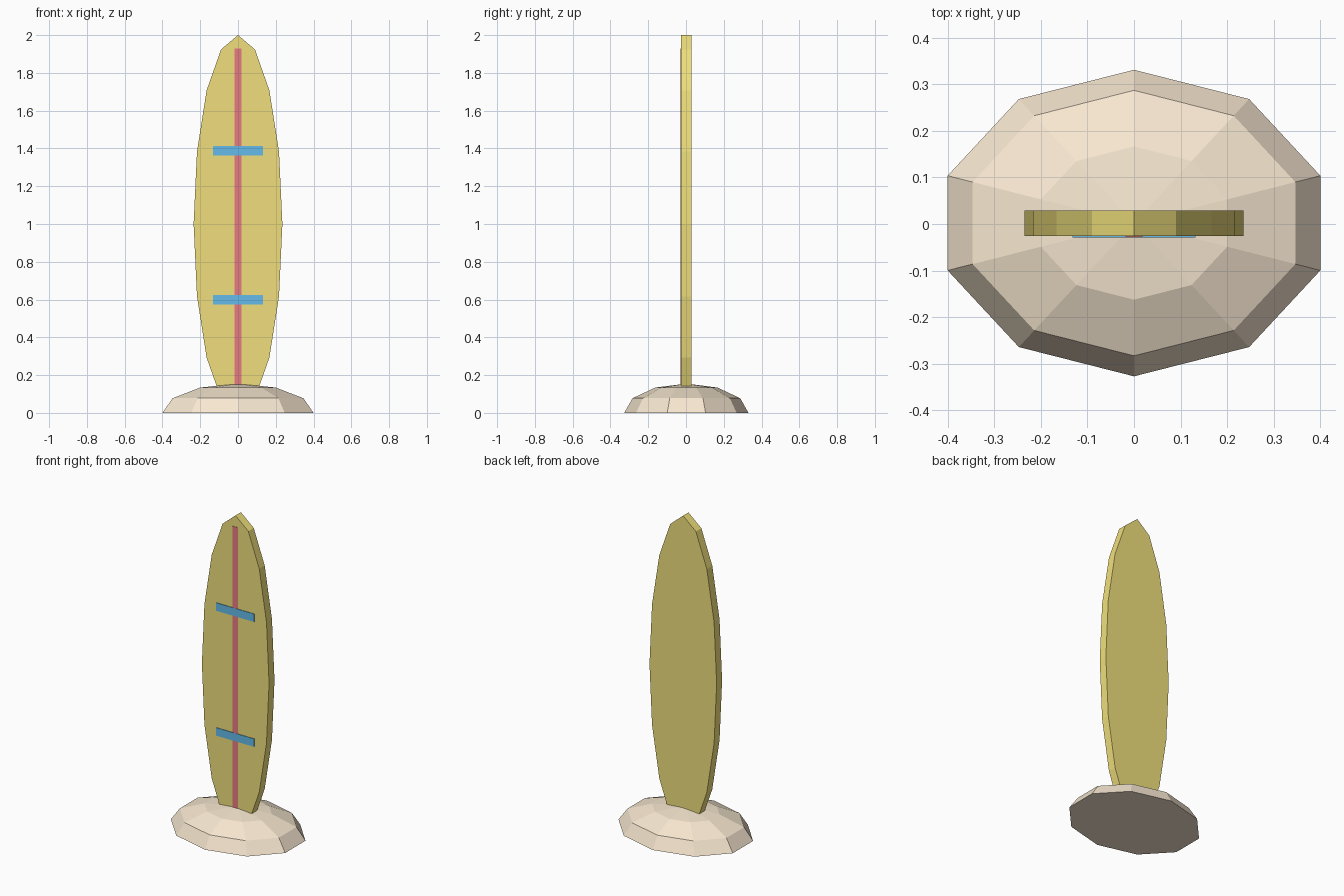
import bpy, bmesh
from math import sin, cos, pi

if "Cube" in bpy.data.objects:
    bpy.data.objects.remove(bpy.data.objects["Cube"])

CY = 0.002  # depth centre of board and mound


def finish(bm, name, color):
    bmesh.ops.recalc_face_normals(bm, faces=bm.faces[:])
    me = bpy.data.meshes.new(name)
    bm.to_mesh(me)
    bm.free()
    mat = bpy.data.materials.new(name + "_color")
    mat.diffuse_color = (*color, 1)
    mat.use_nodes = True
    mat.node_tree.nodes["Principled BSDF"].inputs["Base Color"].default_value = mat.diffuse_color
    me.materials.append(mat)
    ob = bpy.data.objects.new(name, me)
    bpy.context.collection.objects.link(ob)
    return ob


def box(name, lo, hi, color):
    bm = bmesh.new()
    bmesh.ops.create_cube(bm, size=1)
    for v in bm.verts:
        v.co = [(a + b) / 2 + c * (b - a) for a, b, c in zip(lo, hi, v.co)]
    return finish(bm, name, color)


# Sand mound: low-poly half ellipsoid with a flat base
bm = bmesh.new()
SEG = 10
rings = []
for polar in (pi / 2, pi / 3, pi / 6):
    r = sin(polar)
    rings.append([bm.verts.new((0.4206 * r * sin(2 * pi * i / SEG),
                                CY + 0.329 * r * cos(2 * pi * i / SEG),
                                0.155 * cos(polar))) for i in range(SEG)])
apex = bm.verts.new((0, CY, 0.155))
bm.faces.new(rings[0])
for i in range(SEG):
    j = (i + 1) % SEG
    for a, b in zip(rings, rings[1:]):
        bm.faces.new((a[i], a[j], b[j], b[i]))
    bm.faces.new((rings[-1][i], rings[-1][j], apex))
finish(bm, "sand_mound", (0.93, 0.80, 0.63))

# Surfboard: 16-sided elliptical slab standing on end
bm = bmesh.new()
outline = [bm.verts.new((0.235 * sin(2 * pi * i / 16), CY - 0.0273,
                         1 + cos(2 * pi * i / 16))) for i in range(16)]
face = bm.faces.new(outline)
ext = bmesh.ops.extrude_face_region(bm, geom=[face], use_keep_orig=True)
bmesh.ops.translate(bm, vec=(0, 0.0546, 0),
                    verts=[g for g in ext["geom"] if isinstance(g, bmesh.types.BMVert)])
finish(bm, "surfboard", (0.87, 0.74, 0.20))

# Centre stripe and two cross bands on the front
box("centre_stripe", (-0.018, -0.0278, 0.075), (0.018, -0.02, 1.928), (0.80, 0.20, 0.22))
for label, z in (("lower", 0.598), ("upper", 1.388)):
    box(label + "_band", (-0.132, -0.029, z - 0.025), (0.132, -0.02, z + 0.025),
        (0.13, 0.50, 0.83))
